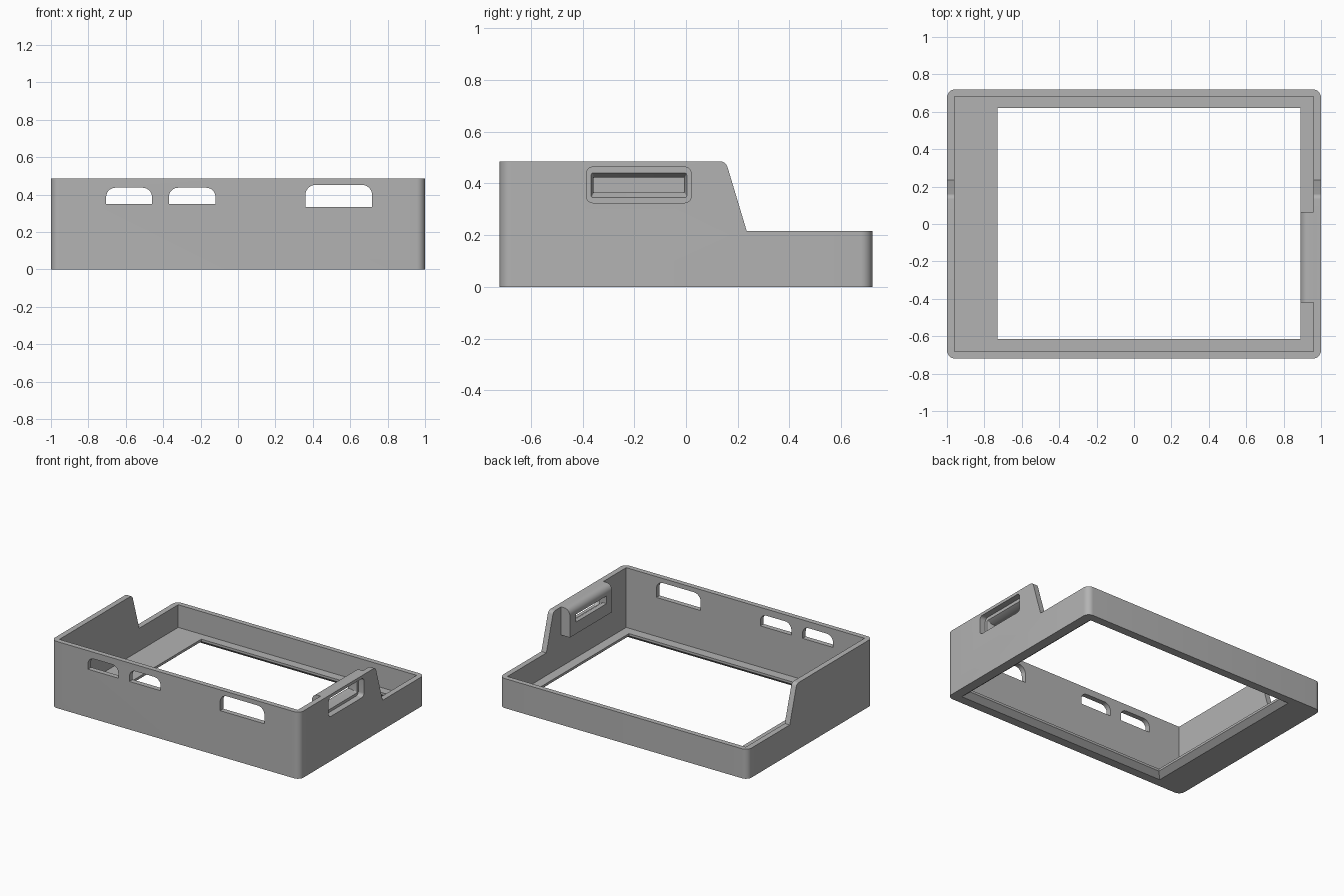
import bpy
import bmesh
from math import cos, sin, pi, radians

cube = bpy.data.objects.get("Cube")
if cube:
    bpy.data.objects.remove(cube, do_unlink=True)

grey = bpy.data.materials.new("plain grey")
grey.use_nodes = True
grey.diffuse_color = (0.45, 0.45, 0.45, 1)
grey.node_tree.nodes["Principled BSDF"].inputs["Base Color"].default_value = grey.diffuse_color


def arc(cu, cv, r, start, end, n=8):
    """Points along an arc, angles in degrees."""
    angles = [radians(start + (end - start) * i / n) for i in range(n + 1)]
    return [(cu + r * cos(a), cv + r * sin(a)) for a in angles]


def rect(u0, u1, v0, v1, top=0, bottom=0):
    """Rectangle outline with rounded top and bottom corners."""
    pts = []
    for u, v, r, start in ((u1, v1, top, 0), (u0, v1, top, 90),
                           (u0, v0, bottom, 180), (u1, v0, bottom, 270)):
        cu = u - r if u == u1 else u + r
        cv = v - r if v == v1 else v + r
        pts += arc(cu, cv, r, start, start + 90) if r else [(u, v)]
    return pts


def loft(name, axis, *rings):
    """Closed solid through outlines placed at offsets along an axis."""
    place = {"X": lambda d, u, v: (d, u, v),
             "Y": lambda d, u, v: (u, d, v),
             "Z": lambda d, u, v: (u, v, d)}[axis]
    bm = bmesh.new()
    loops = [[bm.verts.new(place(d, u, v)) for u, v in pts] for d, pts in rings]
    for a, b in zip(loops, loops[1:]):
        for i in range(len(a)):
            j = (i + 1) % len(a)
            bm.faces.new((a[i], a[j], b[j], b[i]))
    bm.faces.new(loops[0])
    bm.faces.new(loops[-1])
    bmesh.ops.recalc_face_normals(bm, faces=bm.faces)
    mesh = bpy.data.meshes.new(name)
    bm.to_mesh(mesh)
    bm.free()
    mesh.materials.append(grey)
    obj = bpy.data.objects.new(name, mesh)
    bpy.context.collection.objects.link(obj)
    return obj


def prism(name, axis, start, end, pts):
    return loft(name, axis, (start, pts), (end, pts))


def combine(target, tool, operation="DIFFERENCE"):
    """Apply a boolean and discard the tool."""
    tool.hide_render = True
    mod = target.modifiers.new(tool.name, "BOOLEAN")
    mod.operation = operation
    mod.solver = "EXACT"
    mod.object = tool
    bpy.context.view_layer.objects.active = target
    bpy.ops.object.modifier_apply(modifier=mod.name)
    bpy.data.objects.remove(tool, do_unlink=True)


HEIGHT = 0.485
FLOOR = 0.05

# Outer shell with rounded vertical corners, hollowed to a square-cornered tray
case = prism("case_shell", "Z", 0, HEIGHT, rect(-1, 1, -0.72, 0.72, 0.045, 0.045))
combine(case, prism("cavity", "Z", FLOOR, 0.7, rect(-0.96, 0.96, -0.683, 0.683)))

# Lowered rear with sloping side walls
step = [(0.8, 0.7), (0.8, 0.215), (0.235, 0.215)]
step += arc(0.1316, HEIGHT - 0.03, 0.03, 17, 90) + [(0.1316, 0.7)]
combine(case, prism("rear_step", "X", -1.2, 1.2, step))

# Thickened socket block inside the left wall, rounded along its inner top edge
block = [(0.98, 0.28), (0.98, HEIGHT)] + arc(0.935, HEIGHT - 0.045, 0.045, 90, 180)
block += [(0.89, 0.28)]
combine(case, prism("socket_block", "Y", -0.42, 0.065, block), "UNION")

# Finger recess narrowing through a flare to an open slot
recess = rect(-0.385, 0.02, 0.325, 0.463, 0.025, 0.025)
flare = rect(-0.367, 0.003, 0.345, 0.44, 0.008, 0.008)
slot = rect(-0.357, -0.007, 0.366, 0.422, 0.002, 0.002)
combine(case, loft("side_slot", "X", (1.1, recess), (0.955, recess), (0.955, flare),
                   (0.92, slot), (0.8, slot)))

# Floor opening, chamfered on the underside
opening = rect(-0.73, 0.89, -0.615, 0.62)
wide = rect(-0.77, 0.93, -0.655, 0.66)
combine(case, loft("floor_opening", "Z", (-0.1, wide), (0, wide),
                   (0.033, opening), (0.1, opening)))

# Front windows with rounded tops
for x0, x1, z0, z1, r in ((-0.705, -0.46, 0.35, 0.437, 0.05),
                          (-0.37, -0.12, 0.35, 0.437, 0.05),
                          (0.36, 0.717, 0.333, 0.452, 0.055)):
    combine(case, prism("front_window", "Y", -0.8, -0.6, rect(x0, x1, z0, z1, r)))

bpy.ops.object.select_all(action="DESELECT")
case.select_set(True)
bpy.context.view_layer.objects.active = case
bpy.ops.object.shade_smooth_by_angle(angle=radians(30))
